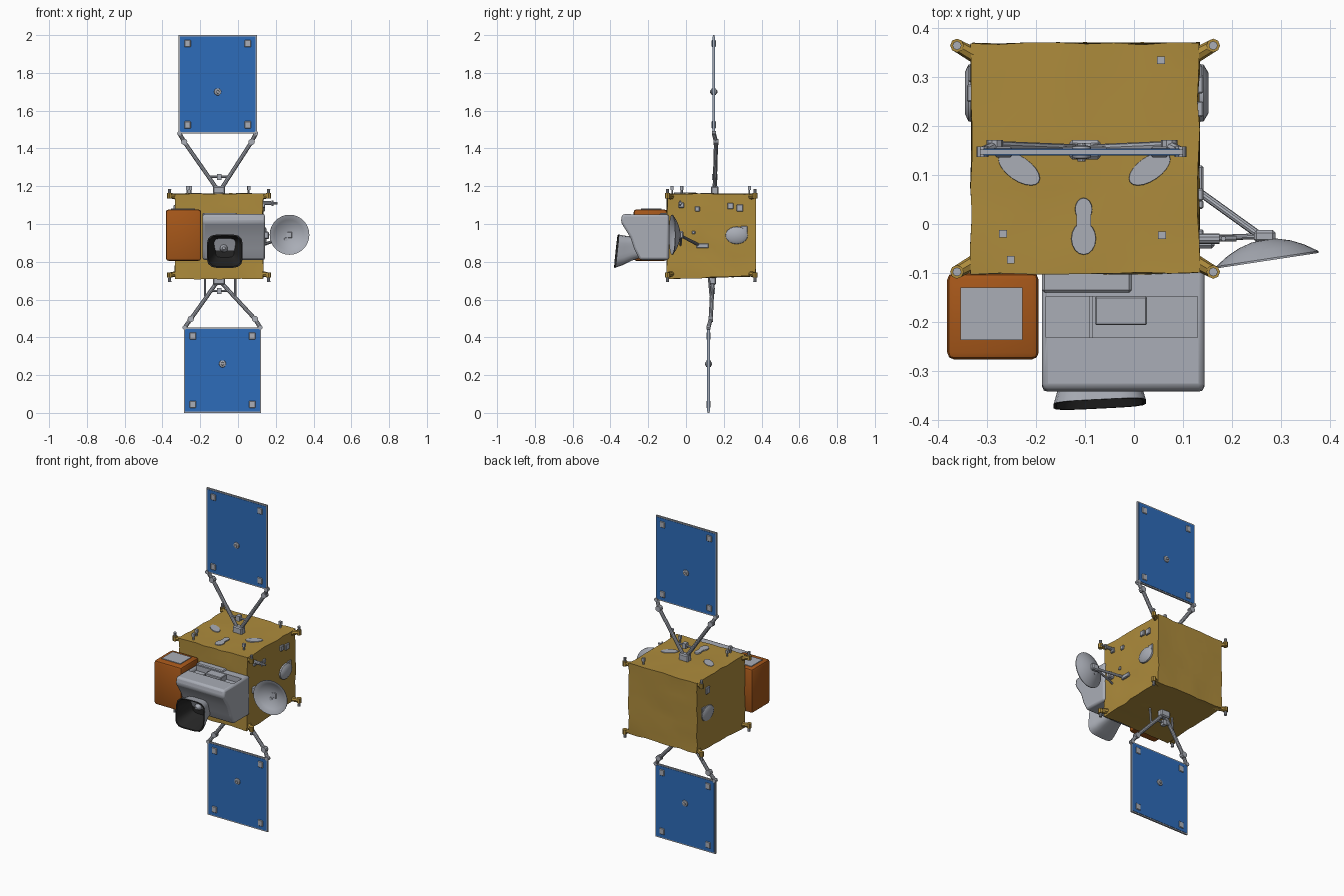
import bpy, bmesh, math, random
from mathutils import Vector as V

if "Cube" in bpy.data.objects:
    bpy.data.objects.remove(bpy.data.objects["Cube"])

random.seed(4)

def mat(name, col):
    m = bpy.data.materials.new(name)
    m.diffuse_color = (*col, 1)
    m.use_nodes = True
    m.node_tree.nodes["Principled BSDF"].inputs["Base Color"].default_value = m.diffuse_color
    return m

GOLD = mat("gold foil", (0.42, 0.26, 0.045))
GREY = mat("light grey", (0.40, 0.42, 0.47))
BLUE = mat("solar blue", (0.027, 0.15, 0.49))
ORANGE = mat("burnt orange", (0.38, 0.095, 0.01))
BLACK = mat("black", (0.018, 0.018, 0.018))

def finish(name, bm, *mats, angle=35):
    bmesh.ops.recalc_face_normals(bm, faces=bm.faces)
    me = bpy.data.meshes.new(name)
    bm.to_mesh(me)
    bm.free()
    for m in mats:
        me.materials.append(m)
    ob = bpy.data.objects.new(name, me)
    bpy.context.collection.objects.link(ob)
    bpy.ops.object.select_all(action='DESELECT')
    ob.select_set(True)
    bpy.context.view_layer.objects.active = ob
    if angle:
        bpy.ops.object.shade_smooth_by_angle(angle=math.radians(angle))
    return ob

def box(name, lo, hi, m, bevel=0.0, seg=2):
    bm = bmesh.new()
    bmesh.ops.create_cube(bm, size=1)
    lo, hi = V(lo), V(hi)
    for v in bm.verts:
        v.co = V((lo + hi) / 2) + V(a * b for a, b in zip(v.co, hi - lo))
    if bevel:
        bmesh.ops.bevel(bm, geom=bm.edges[:], offset=bevel, segments=seg, profile=0.5, affect='EDGES')
    return finish(name, bm, m)

def loft(name, rings, *mats, black_from=None):
    """Skin a list of closed rings and cap both ends."""
    bm = bmesh.new()
    rv = [[bm.verts.new(p) for p in r] for r in rings]
    n = len(rv[0])
    for k in range(len(rv) - 1):
        for i in range(n):
            f = bm.faces.new((rv[k][i], rv[k][(i + 1) % n], rv[k + 1][(i + 1) % n], rv[k + 1][i]))
            f.material_index = int(black_from is not None and k >= black_from)
    bm.faces.new(rv[0])
    f = bm.faces.new(rv[-1])
    f.material_index = int(black_from is not None)
    return finish(name, bm, *mats)

def lathe(name, origin, axis, prof, m, n=20, black_from=None):
    """Revolve (radius, distance) pairs around an axis."""
    q = V(axis).to_track_quat('Z', 'Y')
    rings = [[V(origin) + q @ V((r * math.cos(2 * math.pi * i / n), r * math.sin(2 * math.pi * i / n), h))
              for i in range(n)] for r, h in prof]
    return loft(name, rings, m)

def rod(name, a, b, r=0.008, m=GREY, n=10, r2=None):
    d = V(b) - V(a)
    return lathe(name, a, d, [(r, 0), (r2 or r, d.length)], m, n)

# crinkled foil body
bm = bmesh.new()
bmesh.ops.create_cube(bm, size=1)
bmesh.ops.subdivide_edges(bm, edges=bm.edges[:], cuts=7, use_grid_fill=True)
for v in bm.verts:
    c = v.co.copy()
    j = V(random.uniform(-0.003, 0.003) for _ in range(3))
    v.co = V((-0.1 + c.x * 0.465, 0.134 + c.y * 0.47, 0.94 + c.z * 0.44)) + j
    if c.z < 0:
        v.co.z += -0.03 * c.z * (c.y - 0.2)
finish("foil_body", bm, GOLD)

# corner thruster brackets, top and bottom
for sx, x in ((-1, -0.33), (1, 0.13)):
    for sy, y in ((-1, -0.093), (1, 0.36)):
        for sz, z in ((1, 1.15), (-1, 0.73)):
            tip = V((x + sx * 0.032, y + sy * 0.005, z))
            rod("thruster_bracket", (x - sx * 0.03, y - sy * 0.03, z - sz * 0.01), tip, 0.017, GOLD, 8, 0.013)
            rod("thruster_pod", tip - V((0, 0, 0.014)), tip + V((0, 0, 0.014)), 0.014, GOLD, 8)
            rod("thruster_nozzle", tip, tip + V((0, 0, sz * 0.036)), 0.006, GREY, 8, 0.009)

# solar wings: framed panel, corner clips, hub, folding yoke
def wing(tag, x0, x1, z0, z1, y, zc, s, hub, knees, bar_z):
    box(tag + "_panel_frame", (x0, y - 0.005, z0), (x1, y + 0.005, z1), GREY)
    e = 0.007
    for side in (-1, 1):
        yy = y + side * 0.005
        box(tag + "_solar_cells", (x0 + e, yy - 0.002, z0 + e), (x1 - e, yy + 0.002, z1 - e), BLUE)
        for px in (x0 + 0.048, x1 - 0.048):
            for pz in (z0 + 0.045, z1 - 0.045):
                box(tag + "_panel_clip", (px - 0.017, yy - 0.006, pz - 0.019), (px + 0.017, yy + 0.006, pz + 0.019), GREY, 0.003, 1)
        cx = (x0 + x1) / 2
        lathe(tag + "_panel_stud", (cx, yy, zc), (0, side, 0), [(0.02, 0), (0.018, 0.007), (0.009, 0.009), (0.008, 0.014)], GREY, 10)
    ze = z0 if s > 0 else z1
    hx, hy, hz = hub
    box(tag + "_yoke_hub", (hx - 0.032, hy - 0.02, hz - 0.022), (hx + 0.032, hy + 0.02, hz + 0.022), GREY, 0.006, 1)
    for k, (kx, ex) in enumerate(zip(knees, (x0 + 0.005, x1 - 0.005))):
        sx = -1 if k == 0 else 1
        knee = V((kx, y + 0.012, ze - s * 0.045))
        rod(tag + "_yoke_arm", (hx + sx * 0.016, hy, hz + s * 0.015), knee, 0.011)
        rod(tag + "_yoke_knee", knee - V((0, 0.013, 0)), knee + V((0, 0.013, 0)), 0.017)
        rod(tag + "_yoke_tip", knee, (ex, y, ze), 0.011)
        rod(tag + "_yoke_end", (ex, y - 0.01, ze), (ex, y + 0.012, ze), 0.012)
    rod(tag + "_yoke_crossbar", (hx - 0.055, hy, bar_z), (hx + 0.055, hy, bar_z), 0.006)
    box(tag + "_yoke_latch", (hx - 0.012, hy - 0.014, bar_z - 0.016), (hx + 0.012, hy + 0.014, bar_z + 0.016), GREY)

wing("upper", -0.315, 0.10, 1.48, 2.0, 0.147, 1.70, 1, (-0.10, 0.152, 1.178), (-0.285, 0.072), 1.25)
wing("lower", -0.287, 0.123, 0.0, 0.452, 0.119, 0.26, -1, (-0.10, 0.14, 0.70), (-0.25, 0.09), 0.645)
for x in (-0.175, -0.015):
    rod("lower_brace", (x, 0.12, 0.73), (x, 0.13, 0.62), 0.006)

# orange equipment box with a grey lid plate
box("orange_box", (-0.382, -0.277, 0.805), (-0.195, -0.1, 1.077), ORANGE, 0.014)
box("orange_box_lid", (-0.355, -0.237, 1.07), (-0.228, -0.13, 1.081), GREY)

# large grey instrument: side profile swept across x, with a recess in its top
prof = [(-0.09, 0.81), (-0.245, 0.81), (-0.275, 0.87), (-0.295, 0.93), (-0.345, 1.01), (-0.338, 1.052), (-0.09, 1.05)]
inst = loft("instrument_housing", [[(x, y, z) for y, z in prof] for x in (-0.188, 0.144)], GREY)
cut = box("recess_cutter", (-0.18, -0.232, 1.018), (0.13, -0.148, 1.1), GREY)
cut.hide_render = True
bpy.context.view_layer.objects.active = inst
bv = inst.modifiers.new("round", 'BEVEL')
bv.width, bv.segments = 0.012, 2
bo = inst.modifiers.new("recess", 'BOOLEAN')
bo.object, bo.operation, bo.solver = cut, 'DIFFERENCE', 'EXACT'
for m in [m.name for m in inst.modifiers if m.type in ('BEVEL', 'BOOLEAN')]:
    bpy.ops.object.modifier_move_to_index(modifier=m, index=0 if m == "round" else 1)
    bpy.ops.object.modifier_apply(modifier=m)
bpy.data.objects.remove(cut)
box("recess_block", (-0.08, -0.207, 1.01), (0.027, -0.148, 1.05), GREY, 0.003, 1)
box("recess_rib", (-0.092, -0.232, 1.01), (-0.084, -0.148, 1.04), GREY)
box("instrument_back_step", (-0.188, -0.14, 1.03), (-0.005, -0.09, 1.058), GREY, 0.005, 1)

# telescope hood: rounded-square tube with a black inside
def squircle(y, cx, cz, h, tilt=0.0, n=28):
    pts = []
    for i in range(n):
        a = 2 * math.pi * i / n
        c, s = math.cos(a), math.sin(a)
        r = h / (abs(c) ** 4.5 + abs(s) ** 4.5) ** (1 / 4.5)
        pts.append((cx + r * c, y + tilt * (r * s + 0.5 * r * c), cz + r * s * 0.93))
    return pts

loft("telescope_hood",
     [squircle(-0.22, -0.07, 0.88, 0.055), squircle(-0.285, -0.07, 0.87, 0.068),
      squircle(-0.33, -0.07, 0.86, 0.084, 0.08), squircle(-0.368, -0.07, 0.856, 0.095, 0.1),
      squircle(-0.368, -0.07, 0.856, 0.088, 0.1), squircle(-0.30, -0.07, 0.865, 0.066),
      squircle(-0.27, -0.07, 0.87, 0.05)], GREY, BLACK, black_from=3)
lathe("telescope_mirror", (-0.075, -0.268, 0.872), (0, -1, 0), [(0.022, 0), (0.018, 0.02), (0.008, 0.035)], GREY, 12)

# dish antenna and its boom
R, D = 0.106, 0.04
dish = [(R * t, D * (1 - t * t)) for t in (0.02, 0.25, 0.5, 0.75, 1)]
outer = [(r, h + 0.004) for r, h in dish]
inner = [(r * 0.99, h) for r, h in reversed(dish)]
DC, DN = V((0.273, -0.075, 0.943)), V((-0.15, 0.99, 0.0))
lathe("dish", DC, DN, outer + [(R, 0)] + inner, GREY, 28)
lathe("dish_feed", DC + DN * D * 0.98 + V((-0.015, 0, -0.025)), -DN, [(0.011, 0), (0.009, 0.008)], GREY, 10)
box("dish_mount", (0.245, -0.038, 0.922), (0.289, -0.012, 0.962), GREY, 0.006, 1)
rod("dish_boom", (0.12, 0.075, 0.885), (0.255, -0.022, 0.935), 0.008)
rod("dish_strut", (0.12, -0.03, 0.885), (0.255, -0.025, 0.935), 0.006)
box("dish_boom_foot", (0.12, 0.055, 0.872), (0.142, 0.12, 0.898), GREY, 0.004, 1)
box("dish_hinge", (0.125, -0.05, 0.92), (0.165, -0.02, 0.96), GREY, 0.006, 1)

# side antenna rod
rod("side_antenna", (0.12, -0.03, 1.11), (0.21, -0.03, 1.11), 0.006)
rod("side_antenna_collar", (0.125, -0.03, 1.11), (0.175, -0.03, 1.11), 0.011)
rod("side_antenna_tip", (0.183, -0.03, 1.095), (0.183, -0.03, 1.125), 0.005)

# round covers on the left and right faces
for sx, x in ((-1, -0.328), (1, 0.128)):
    o = lathe("round_cover", (0, 0, 0), (sx, 0, 0), [(0.06, 0), (0.058, 0.012), (0.042, 0.02)], GREY, 20)
    o.location = (x, 0.268, 0.94)
    o.scale = (1.2 if sx > 0 else 0.9, 1, 0.78)
    box("cover_tab", (x - 0.01, 0.29, 0.955), (x + 0.012, 0.325, 0.99), GREY, 0.003, 1)

# small sensors on the right and left faces
for y, z, h in ((-0.025, 1.10, 0.014), (0.06, 1.08, 0.013), (0.235, 1.095, 0.016), (0.285, 1.085, 0.018), (0.04, 0.955, 0.009)):
    box("side_sensor", (0.12, y - h, z - h), (0.142, y + h, z + h), GREY, 0.003, 1)
box("left_sensor", (-0.342, 0.25, 1.06), (-0.325, 0.285, 1.1), GREY, 0.003, 1)

# flat antenna plates on the top
for x, turn in ((-0.235, -0.6), (0.032, 0.6)):
    o = lathe("top_plate", (0, 0, 0), (0, 0, 1), [(0.05, 0), (0.048, 0.008)], GREY, 20)
    o.location, o.scale, o.rotation_euler = (x, 0.113, 1.157), (1.0, 0.5, 1), (0, 0, turn)
for y, r, ry in ((-0.03, 0.026, 0.034), (0.03, 0.018, 0.024)):
    o = lathe("keyhole_plate", (0, 0, 0), (0, 0, 1), [(r, 0), (r * 0.95, 0.009)], GREY, 16)
    o.location, o.scale = (-0.103, y, 1.157), (1, ry / r, 1)
box("keyhole_bridge", (-0.118, -0.02, 1.155), (-0.088, 0.03, 1.166), GREY)

# short posts on the top
for x, y in ((0.055, 0.335), (-0.268, -0.02), (0.057, -0.023), (-0.252, -0.073)):
    rod("top_post", (x, y, 1.15), (x, y, 1.195), 0.005, GREY, 8)
    box("top_post_head", (x - 0.008, y - 0.008, 1.18), (x + 0.008, y + 0.008, 1.2), GREY)
